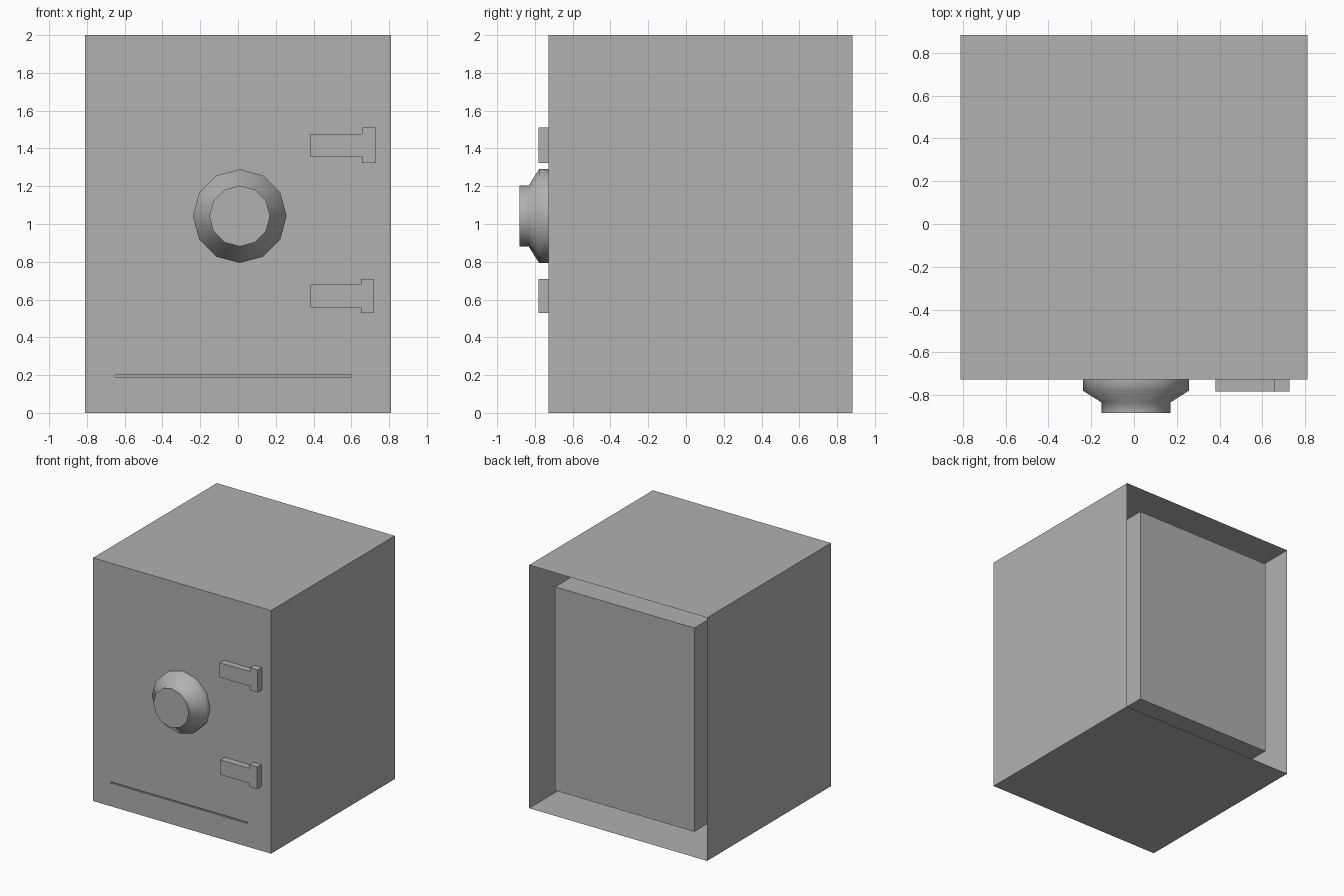
import bpy, bmesh, math
from mathutils import Matrix

if "Cube" in bpy.data.objects:
    bpy.data.objects.remove(bpy.data.objects["Cube"])

FRONT = -0.727

steel = bpy.data.materials.new("dark_steel")
steel.diffuse_color = (0.44, 0.44, 0.44, 1)
steel.use_nodes = True
steel.node_tree.nodes["Principled BSDF"].inputs["Base Color"].default_value = steel.diffuse_color


def finish(name, bm, recalc=True):
    if recalc:
        bmesh.ops.recalc_face_normals(bm, faces=bm.faces)
    me = bpy.data.meshes.new(name)
    bm.to_mesh(me)
    bm.free()
    me.materials.append(steel)
    ob = bpy.data.objects.new(name, me)
    bpy.context.collection.objects.link(ob)
    return ob


def box(x, y, z, open_side):
    """Box from ranges; open_side = +1 / -1 drops the face looking to +y / -y."""
    bm = bmesh.new()
    size = [b - a for a, b in (x, y, z)]
    mid = [(a + b) / 2 for a, b in (x, y, z)]
    bmesh.ops.create_cube(bm, size=1, matrix=Matrix.Translation(mid) @ Matrix.Diagonal((*size, 1)))
    bm.normal_update()
    drop = [f for f in bm.faces if f.normal.y * open_side > 0.9]
    bmesh.ops.delete(bm, geom=drop, context='FACES')
    return bm


def hinge(name, x0, x1, x2, zc, bar, head):
    """T-shaped plate standing off the door."""
    profile = [(x0, -bar), (x1, -bar), (x1, -head), (x2, -head),
               (x2, head), (x1, head), (x1, bar), (x0, bar)]
    bm = bmesh.new()
    face = bm.faces.new([bm.verts.new((x, FRONT, zc + z)) for x, z in profile])
    ext = bmesh.ops.extrude_face_region(bm, geom=[face])
    verts = [v for v in ext['geom'] if isinstance(v, bmesh.types.BMVert)]
    bmesh.ops.translate(bm, verts=verts, vec=(0, -0.055, 0))
    return finish(name, bm)


# Thin outer shell, open at the back, with a narrow slot low on the door
bm = box((-0.81, 0.81), (FRONT, 0.882), (0, 2), 1)
slot = next(f for f in bm.faces if f.normal.y < -0.9)
bmesh.ops.inset_individual(bm, faces=[slot], thickness=0.1)
for v in slot.verts:
    v.co.x = 0.60 if v.co.x > 0 else -0.65
    v.co.z = 0.201 if v.co.z > 1 else 0.19
bmesh.ops.inset_individual(bm, faces=[slot], thickness=0)
for v in slot.verts:
    v.co.y += 0.012
finish("safe_shell", bm, recalc=False)

# Compartment inside the shell
finish("inner_compartment", box((-0.646, 0.62), (FRONT + 0.02, 0.815), (0.17, 1.846), -1), recalc=False)

# Hinges
hinge("upper_hinge", 0.38, 0.657, 0.727, 1.417, 0.06, 0.093)
hinge("lower_hinge", 0.385, 0.651, 0.721, 0.619, 0.061, 0.091)

# Twelve-sided stepped dial
bm = bmesh.new()
rings = []
for r, y in [(0.248, FRONT), (0.248, -0.778), (0.161, -0.833), (0.161, -0.882)]:
    rings.append([bm.verts.new((0.009 + r * math.cos(math.tau * i / 12), y,
                                1.042 + r * math.sin(math.tau * i / 12))) for i in range(12)])
for a, b in zip(rings, rings[1:]):
    for i in range(12):
        j = (i + 1) % 12
        bm.faces.new((a[i], a[j], b[j], b[i]))
bm.faces.new(rings[0])
bm.faces.new(rings[-1])
dial = finish("dial", bm)
bpy.context.view_layer.objects.active = dial
dial.select_set(True)
bpy.ops.object.shade_smooth_by_angle(angle=math.radians(65))
